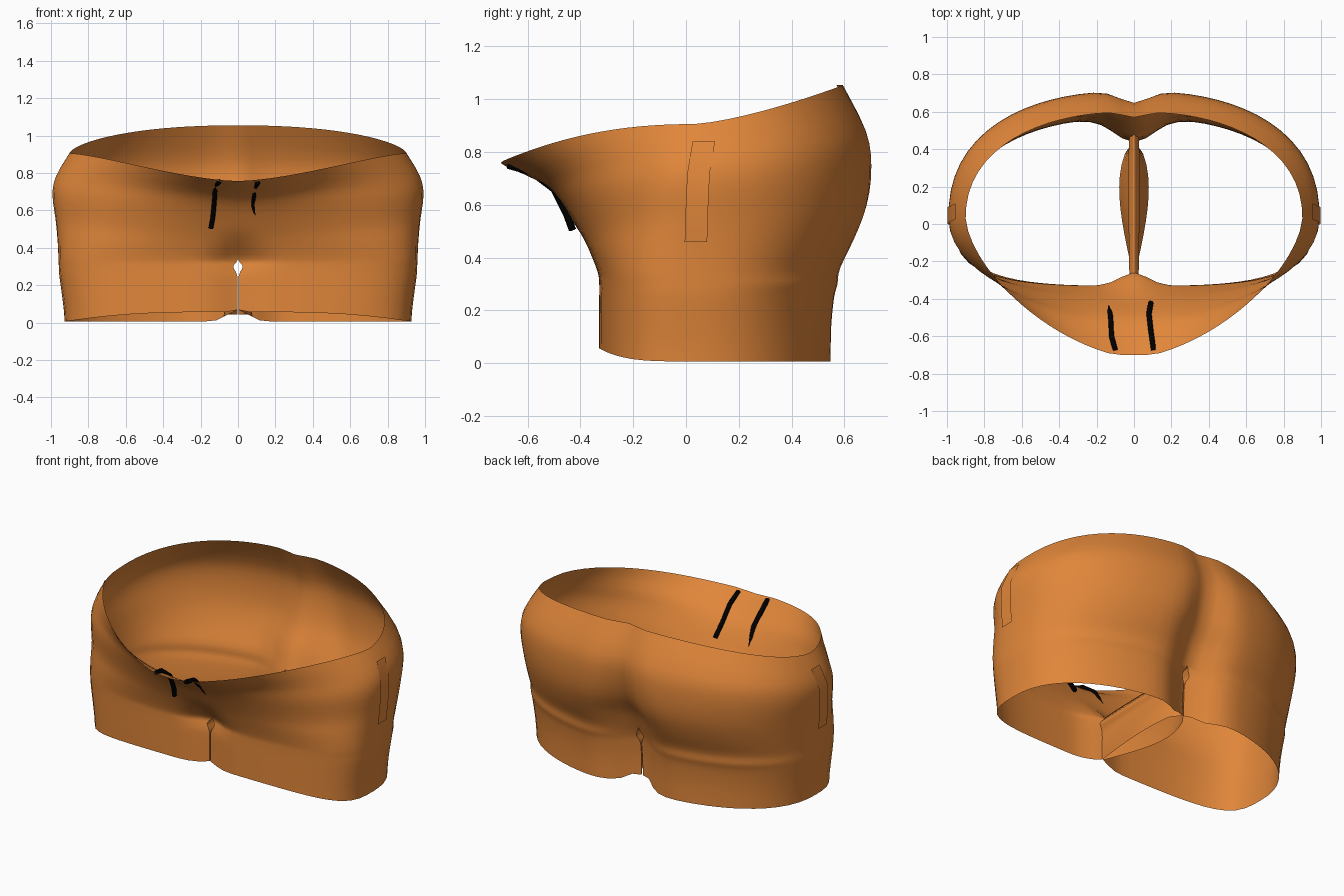
import bpy, bmesh, math
from mathutils import Vector

cube = bpy.data.objects.get("Cube")
if cube:
    bpy.data.objects.remove(cube)


def material(name, rgb):
    m = bpy.data.materials.new(name)
    m.use_nodes = True
    m.diffuse_color = (*rgb, 1)
    m.node_tree.nodes["Principled BSDF"].inputs["Base Color"].default_value = (*rgb, 1)
    return m


orange = material("orange cloth", (0.75, 0.24, 0.042))
black = material("black cord", (0.0, 0.0, 0.0))

# Rows from waist to hem: front z, back z, half width, front y, back y,
# front roundness, back roundness, front cleft, back cleft, inner x, inner bulge
ROWS = [
    (.757, 1.055, .90, -.715, .60, 1.27, .9, 0, .03, 0, 0),
    (.69, .88, .972, -.56, .69, 1.15, .86, 0, .05, 0, 0),
    (.62, .75, .992, -.48, .712, 1.0, .86, 0, .07, 0, 0),
    (.50, .60, .975, -.405, .70, .85, .86, 0, .10, 0, 0),
    (.42, .47, .965, -.365, .655, .7, .86, .03, .13, 0, 0),
    (.34, .36, .96, -.335, .60, .6, .86, .07, .12, 0, 0),
    (.30, .30, .958, -.33, .59, .6, .86, .06, .13, .025, .005),
    (.25, .25, .955, -.33, .58, .6, .87, .05, .13, .004, .015),
    (.14, .14, .94, -.33, .57, .6, .88, .05, .13, .004, .05),
    (.057, .007, .927, -.33, .568, .6, .88, .05, .13, .004, .075),
]
CROTCH, SUB, SEG, INNER, MID_Y = 5, 3, 18, 12, .03


def catmull(a, b, c, d, t):
    return [.5 * (2 * q + (r - p) * t + (2 * p - 5 * q + 4 * r - s) * t * t
                  + (3 * q - p - 3 * r + s) * t ** 3) for p, q, r, s in zip(a, b, c, d)]


def resample(pts, n):
    # Evenly spaced points along a dense path
    dist = [0]
    for p, q in zip(pts, pts[1:]):
        dist.append(dist[-1] + (q - p).length)
    out, k = [], 0
    for i in range(n + 1):
        goal = dist[-1] * i / n
        while k < len(pts) - 2 and dist[k + 1] < goal:
            k += 1
        out.append(pts[k].lerp(pts[k + 1], (goal - dist[k]) / (dist[k + 1] - dist[k])))
    return out


def ring(row, is_leg, is_hem):
    zf, zb, w, yf, yb, ef, eb, df, db, xi, bulge = row
    xi = max(xi, 0) if is_leg else 0

    def height(s, x):
        if is_hem:
            # Raised at the front and between the legs
            return max(zb + (zf - zb) * max(-s, 0) ** 4, .07 - .5 * x)
        mid = (zf + zb) / 2
        return mid + (zf - mid) * (-s) ** 2.2 if s < 0 else mid + (zb - mid) * s ** 1.4

    def quarter(side):
        depth, e, dip = (MID_Y - yf, ef, df) if side < 0 else (yb - MID_Y, eb, db)
        pts = []
        for i in range(201):
            a = math.pi / 2 * i / 200
            s = math.sin(a) ** e
            x = xi + (w - xi) * max(math.cos(a), 0) ** e
            y = MID_Y + side * (depth * s - dip * math.exp(-(x / (.06 + .7 * dip)) ** 2))
            pts.append(Vector((x, max(y, -.7), height(side * s, x))))
        return resample(pts, SEG)

    arc = quarter(-1)[::-1] + quarter(1)[1:]
    if is_leg:
        # Inner thigh, running from back to front, fullest towards the back
        start, end = arc[-1], arc[0]
        for i in range(1, INNER):
            u = i / INNER
            x = xi + max(bulge, 0) * math.sin(math.pi * u ** .65)
            arc.append(Vector((x, start.y + (end.y - start.y) * u, height(1 - 2 * u, x))))
    return arc


def mesh_object(name, bm, mat):
    me = bpy.data.meshes.new(name)
    bm.to_mesh(me)
    bm.free()
    ob = bpy.data.objects.new(name, me)
    bpy.context.collection.objects.link(ob)
    me.materials.append(mat)
    mirror = ob.modifiers.new("Mirror", 'MIRROR')
    mirror.merge_threshold = .001
    bpy.ops.object.select_all(action='DESELECT')
    ob.select_set(True)
    bpy.context.view_layer.objects.active = ob
    bpy.ops.object.shade_smooth_by_angle(angle=math.radians(50))


# Shorts: half a torso, splitting into one leg below the crotch
bm = bmesh.new()
rings = []
last = (len(ROWS) - 1) * SUB
for k in range(last + 1):
    i = min(k // SUB, len(ROWS) - 2)
    near = [ROWS[min(max(j, 0), len(ROWS) - 1)] for j in range(i - 1, i + 3)]
    row = catmull(*near, k / SUB - i)
    pts = ring(row, k >= CROTCH * SUB, k == last)
    rings.append([bm.verts.new(p) for p in pts])
for up, low in zip(rings, rings[1:]):
    closed = len(up) > 2 * SEG + 1
    count = len(up) if closed else 2 * SEG
    for j in range(count):
        n = (j + 1) % len(up)
        bm.faces.new((low[j], low[n], up[n], up[j]))
mesh_object("shorts", bm, orange)

# Side pocket flaps, hugging the hips
bm = bmesh.new()
pairs = [[bm.verts.new((x, y + shift, z)) for y in (-.005, .08)]
         for z, x, shift in ((.46, .985, 0), (.62, .998, .005), (.72, .998, .01), (.84, .955, .03))]
for a, b in zip(pairs, pairs[1:]):
    bm.faces.new((a[0], a[1], b[1], b[0]))
mesh_object("side_pockets", bm, orange)

# Drawstrings lying on the inside of the front; the right one pokes through
CORDS = {
    "left_drawstring": [(.09, -.42, .56), (.08, -.48, .64), (.09, -.57, .72), (.105, -.675, .75)],
    "right_drawstring": [(-.145, -.43, .505), (-.135, -.45, .56), (-.125, -.5, .66),
                         (-.12, -.6, .735), (-.1, -.675, .755)],
}
for name, path in CORDS.items():
    cu = bpy.data.curves.new(name, 'CURVE')
    cu.dimensions = '3D'
    cu.bevel_depth = .014
    cu.bevel_resolution = 1
    cu.use_fill_caps = True
    sp = cu.splines.new('POLY')
    sp.points.add(len(path) - 1)
    for p, co in zip(sp.points, path):
        p.co = (*co, 1)
    cu.materials.append(black)
    bpy.context.collection.objects.link(bpy.data.objects.new(name, cu))
